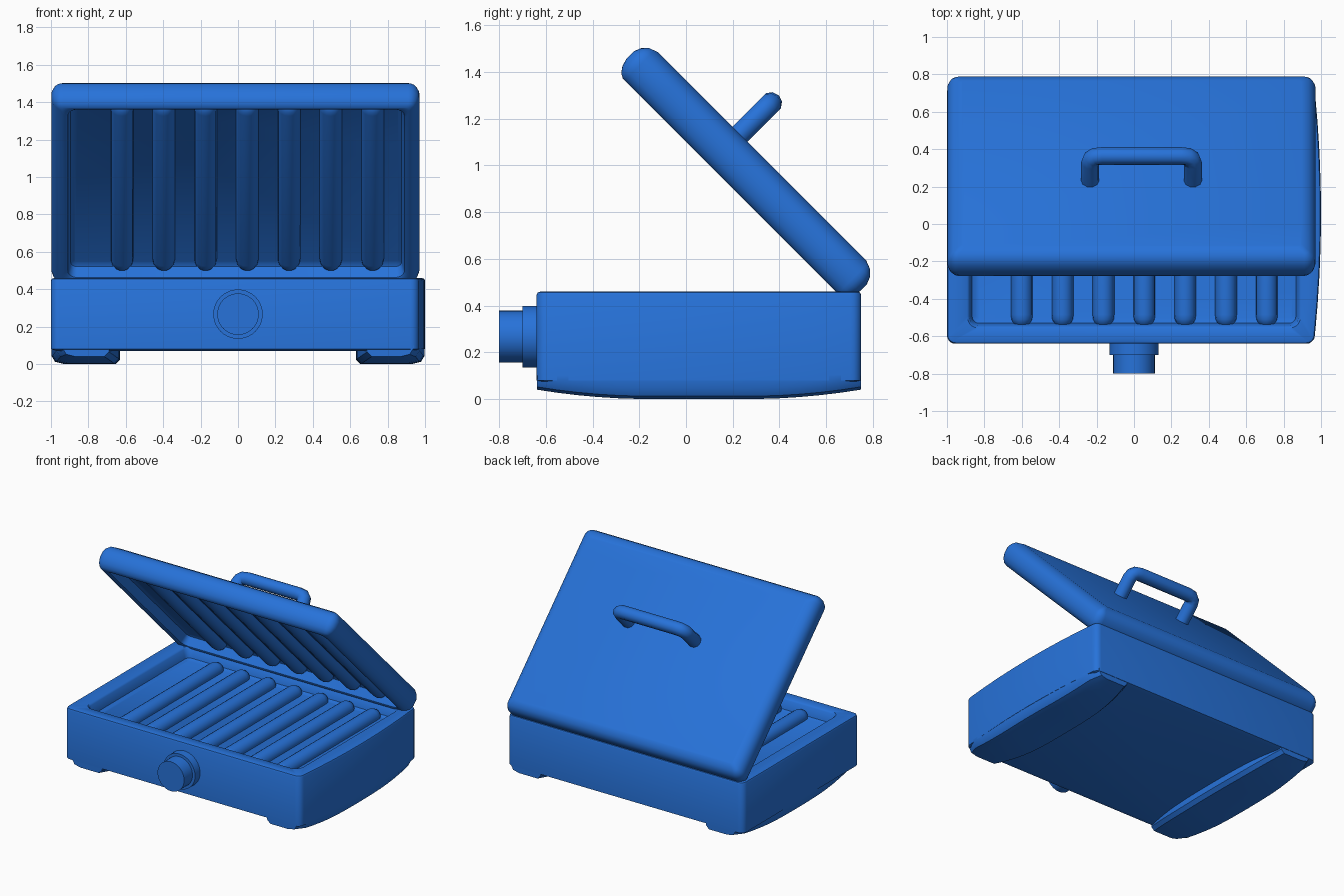
import bpy, bmesh, math

if "Cube" in bpy.data.objects:
    bpy.data.objects.remove(bpy.data.objects["Cube"])

TILT = -math.pi / 4
mat = bpy.data.materials.new("blue")
mat.diffuse_color = (0.02, 0.17, 0.7, 1)
mat.use_nodes = True
mat.node_tree.nodes["Principled BSDF"].inputs["Base Color"].default_value = mat.diffuse_color


def finish(ob, tilt=0.0):
    ob.data.materials.append(mat)
    ob.rotation_euler.x = tilt
    return ob


def loft(name, rings, tilt=0.0):
    """Skin a stack of equal-length point rings and cap both ends."""
    bm = bmesh.new()
    rows = [[bm.verts.new(p) for p in ring] for ring in rings]
    n = len(rows[0])
    for a, b in zip(rows, rows[1:]):
        for i in range(n):
            j = (i + 1) % n
            bm.faces.new((a[i], a[j], b[j], b[i]))
    bm.faces.new(rows[0])
    bm.faces.new(rows[-1])
    bmesh.ops.recalc_face_normals(bm, faces=bm.faces)
    me = bpy.data.meshes.new(name)
    bm.to_mesh(me)
    bm.free()
    ob = bpy.data.objects.new(name, me)
    bpy.context.collection.objects.link(ob)
    return finish(ob, tilt)


def outline(x0, x1, y0, y1, z, r, bulge=0.0, d=0.0):
    """Rounded rectangle inset by d, its right side bowed outwards by bulge."""
    x0, x1, y0, y1 = x0 + d, x1 - d, y0 + d, y1 - d
    r = max(r - d, 0.02)
    pts = []
    corners = [(x1 - r, y0 + r, -90), (x1 - r, y1 - r, 0),
               (x0 + r, y1 - r, 90), (x0 + r, y0 + r, 180)]
    for k, (cx, cy, a0) in enumerate(corners):
        for i in range(6):
            a = math.radians(a0 + 18 * i)
            pts.append((cx + r * math.cos(a), cy + r * math.sin(a), z))
        if k == 0:
            for i in range(1, 8):
                t = i / 8
                pts.append((x1 + bulge * 4 * t * (1 - t),
                            y0 + r + t * (y1 - y0 - 2 * r), z))
    return pts


# base tray with a sunken cooking plate
B = (-1.0, 0.967, -0.64, 0.75)
C = (-0.88, 0.88, -0.545, 0.655)
loft("base", [
    outline(*B, 0.07, 0.045, 0.033, 0.03),
    outline(*B, 0.08, 0.045, 0.033),
    outline(*B, 0.445, 0.045, 0.033),
    outline(*B, 0.456, 0.045, 0.033, 0.005),
    outline(*B, 0.46, 0.045, 0.033, 0.017),
    outline(*C, 0.46, 0.05, 0, -0.012),
    outline(*C, 0.45, 0.05),
    outline(*C, 0.385, 0.05, 0, 0.015),
    outline(*C, 0.375, 0.05, 0, 0.035)])

# runner feet with rocker-shaped undersides
for side, name in ((-1, "left_foot"), (1, "right_foot")):
    rings = []
    for i in range(17):
        t = i / 16
        y = -0.638 + 1.386 * t
        s = abs(2 * t - 1)
        zb = 0.04 * max(0, (s - 0.3) / 0.7) ** 2
        xi = 0.63 + 0.06 * s ** 3
        xo = 0.998 - 0.035 * s ** 2 - (0.025 if i in (0, 16) else 0)
        prof = [(xi, 0.1), (xi, zb + 0.025), (xi + 0.025, zb), (xo - 0.07, zb),
                (xo - 0.02, zb + 0.012), (xo, zb + 0.045), (xo, 0.1)]
        rings.append([(side * x, y, z) for x, z in prof])
    loft(name, rings)


def ridge(name, x, y0, y1, z, w, h, tilt=0.0):
    """Round-ended bar along y."""
    rings = []
    for t, s in ((0, 0.45), (0.012, 0.75), (0.035, 0.95), (0.06, 1)):
        rings.append((y0 + t, s))
    rings += [(y0 + y1 - y, s) for y, s in reversed(rings)]
    loft(name, [[(x + w * s * math.cos(k * math.pi / 8),
                  y, z + h * s * math.sin(k * math.pi / 8))
                 for k in range(16)] for y, s in rings], tilt)


# grill ridges on both plates
for i in range(7):
    ridge(f"base_ridge_{i + 1}", -0.6 + 0.2183 * i, -0.545, 0.635,
          0.38, 0.058, 0.058)
    ridge(f"lid_ridge_{i + 1}", -0.62 + 0.2233 * i, -1.135, 0.12,
          0.858, 0.06, 0.058, TILT)

# open lid, modelled flat and tilted about the x axis
L = (-0.998, 0.97, -1.21, 0.2)
P = (-0.91, 0.89, -1.14, 0.13)
loft("lid", [
    outline(*P, 0.862, 0.05, 0, 0.035),
    outline(*P, 0.852, 0.05, 0, 0.015),
    outline(*P, 0.785, 0.05),
    outline(*P, 0.778, 0.05, 0, -0.01),
    outline(*L, 0.778, 0.06, 0, 0.05),
    outline(*L, 0.79, 0.06, 0, 0.028),
    outline(*L, 0.815, 0.06, 0, 0.01),
    outline(*L, 0.85, 0.06),
    outline(*L, 0.895, 0.06),
    outline(*L, 0.925, 0.06, 0, 0.012),
    outline(*L, 0.95, 0.06, 0, 0.036),
    outline(*L, 0.965, 0.06, 0, 0.075)], TILT)

# lid handle
half = [(0.275, 0.95), (0.275, 1.10), (0.268, 1.13), (0.248, 1.147), (0.21, 1.152)]
path = [(0.04 - x, z) for x, z in half] + [(0.04 + x, z) for x, z in reversed(half)]
cu = bpy.data.curves.new("lid_handle", "CURVE")
cu.dimensions = "3D"
cu.bevel_depth = 0.048
cu.bevel_resolution = 3
cu.use_fill_caps = True
sp = cu.splines.new("POLY")
sp.points.add(len(path) - 1)
for p, (x, z) in zip(sp.points, path):
    p.co = (x, -0.638, z, 1)
sp.use_smooth = True
finish(bpy.data.objects.new("lid_handle", cu), TILT)
bpy.context.collection.objects.link(bpy.data.objects["lid_handle"])

# control dial: collar and knob
for name, r, y0, y1 in (("dial_collar", 0.132, -0.70, -0.62),
                        ("dial_knob", 0.111, -0.80, -0.69)):
    loft(name, [[(r * math.cos(k * math.pi / 20), y,
                  0.267 + r * math.sin(k * math.pi / 20)) for k in range(40)]
                for y in (y0, y1)])

# smooth shading with crisp edges
for ob in bpy.context.scene.objects:
    ob.select_set(ob.type == "MESH")
    if ob.type == "MESH":
        bpy.context.view_layer.objects.active = ob
bpy.ops.object.shade_smooth_by_angle(angle=math.radians(40))
